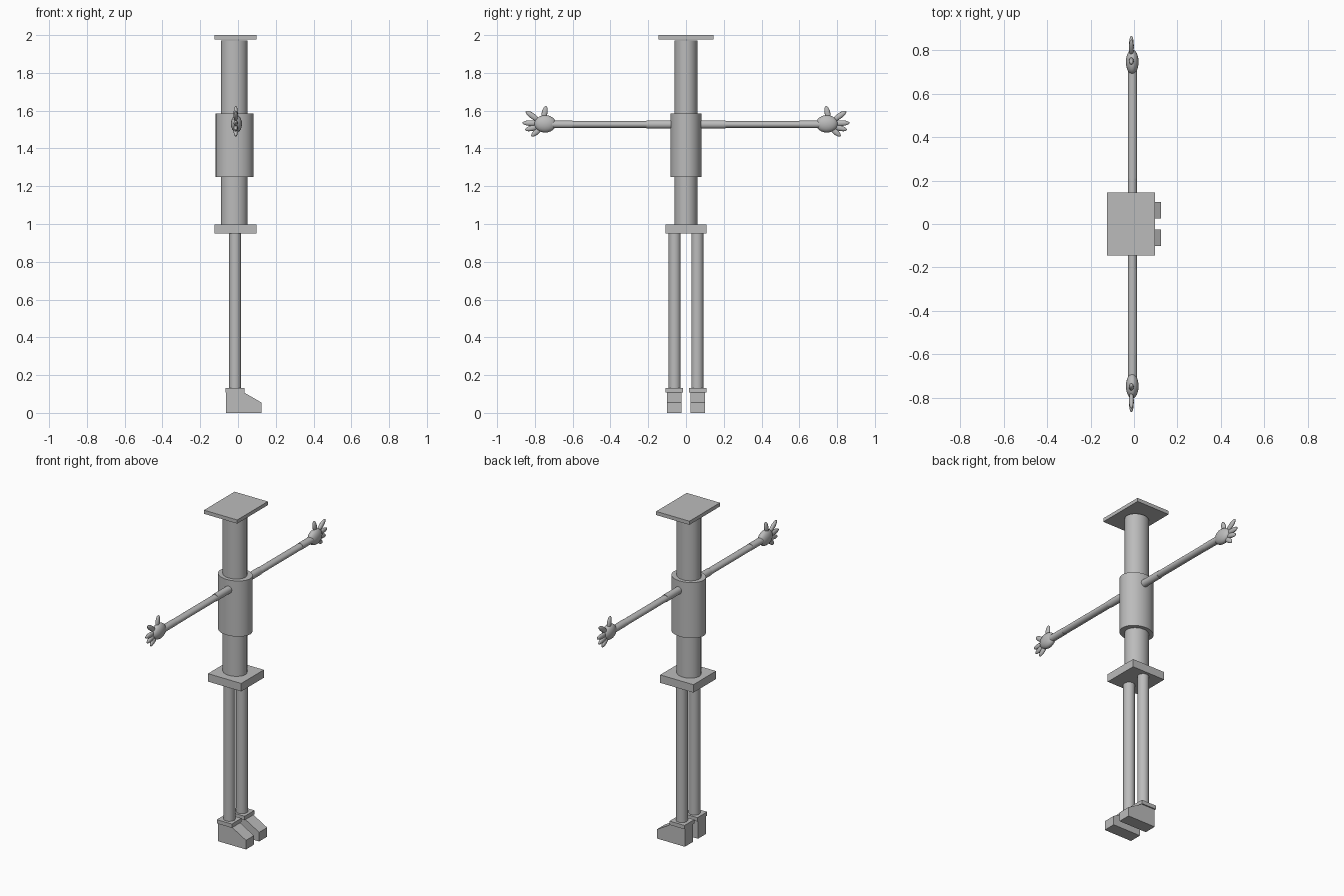
import bpy, bmesh, math
from mathutils import Vector, Matrix

if "Cube" in bpy.data.objects:
    bpy.data.objects.remove(bpy.data.objects["Cube"], do_unlink=True)

GREY = (0.5, 0.5, 0.5, 1)
mat = bpy.data.materials.new("plain grey")
mat.use_nodes = True
mat.diffuse_color = GREY
mat.node_tree.nodes["Principled BSDF"].inputs["Base Color"].default_value = GREY


def finish(name, bm, smooth=False):
    bmesh.ops.recalc_face_normals(bm, faces=bm.faces)
    mesh = bpy.data.meshes.new(name)
    bm.to_mesh(mesh)
    bm.free()
    mesh.materials.append(mat)
    ob = bpy.data.objects.new(name, mesh)
    bpy.context.collection.objects.link(ob)
    if smooth:
        bpy.ops.object.select_all(action="DESELECT")
        ob.select_set(True)
        bpy.context.view_layer.objects.active = ob
        bpy.ops.object.shade_smooth_by_angle(angle=math.radians(40))
    return ob


def box(name, x, y, z):
    bm = bmesh.new()
    centre = Vector([(a + b) / 2 for a, b in (x, y, z)])
    size = Vector([b - a for a, b in (x, y, z)])
    bmesh.ops.create_cube(bm, size=1, matrix=Matrix.LocRotScale(centre, None, size))
    return finish(name, bm)


def rod(name, start, end, rx, ry):
    """Elliptical cylinder between two points."""
    a, b = Vector(start), Vector(end)
    turn = Vector((0, 0, 1)).rotation_difference(b - a)
    bm = bmesh.new()
    bmesh.ops.create_cone(bm, cap_ends=True, segments=32, radius1=1, radius2=1, depth=1,
                          matrix=Matrix.LocRotScale((a + b) / 2, turn, Vector((rx, ry, (b - a).length))))
    return finish(name, bm, True)


def pod(name, start, end, thick, wide):
    """Ellipsoid stretched between two points in the hand plane."""
    a, b = Vector(start), Vector(end)
    tilt = math.atan2(-(b.y - a.y), b.z - a.z)
    turn = Matrix.Rotation(tilt, 3, "X").to_quaternion()
    bm = bmesh.new()
    bmesh.ops.create_uvsphere(bm, u_segments=20, v_segments=12, radius=1,
                              matrix=Matrix.LocRotScale((a + b) / 2, turn, Vector((thick, wide, (b - a).length / 2))))
    return finish(name, bm, True)


# Head plate, central column, chest and hips
box("head_plate", (-0.125, 0.097), (-0.146, 0.146), (1.978, 2.0))
rod("body_column", (-0.02, 0, 0.99), (-0.02, 0, 1.971), 0.07, 0.061)
rod("chest", (-0.018, 0, 1.25), (-0.018, 0, 1.586), 0.1, 0.083)
box("hip_plate", (-0.125, 0.097), (-0.108, 0.108), (0.95, 0.998))

FINGERS = {
    "thumb": ((0.757, 1.55), (0.741, 1.625)),
    "index_finger": ((0.775, 1.545), (0.848, 1.597)),
    "middle_finger": ((0.775, 1.533), (0.866, 1.535)),
    "ring_finger": ((0.77, 1.52), (0.852, 1.498)),
    "little_finger": ((0.76, 1.515), (0.818, 1.465)),
}

for side, s in (("near", -1), ("far", 1)):
    # Leg, ankle plate and wedge foot
    rod(side + "_leg", (-0.015, s * 0.06, 0.125), (-0.015, s * 0.06, 0.955), 0.032, 0.032)
    box(side + "_ankle", (-0.066, 0.034), sorted((s * 0.015, s * 0.108)), (0.109, 0.132))
    bm = bmesh.new()
    outline = [(-0.063, 0), (0.124, 0), (0.124, 0.055), (0.03, 0.109), (-0.063, 0.109)]
    face = bm.faces.new([bm.verts.new((x, s * 0.025, z)) for x, z in outline])
    out = bmesh.ops.extrude_face_region(bm, geom=[face])
    bmesh.ops.translate(bm, vec=(0, s * 0.076, 0),
                        verts=[v for v in out["geom"] if isinstance(v, bmesh.types.BMVert)])
    finish(side + "_foot", bm)

    # Arm with slightly thicker shoulder and wrist sleeves
    for part, a, b, rz in (("upper_arm", 0.05, 0.21, 0.022), ("forearm", 0.2, 0.62, 0.018),
                           ("wrist", 0.6, 0.71, 0.02)):
        rod(side + "_" + part, (-0.007, s * a, 1.527), (-0.007, s * b, 1.527), 0.021, rz)

    # Hand
    pod(side + "_palm", (-0.008, s * 0.688, 1.53), (-0.008, s * 0.803, 1.53), 0.029, 0.046)
    for finger, (base, tip) in FINGERS.items():
        pod(side + "_" + finger, (-0.012, s * base[0], base[1]), (-0.012, s * tip[0], tip[1]), 0.011, 0.015)
